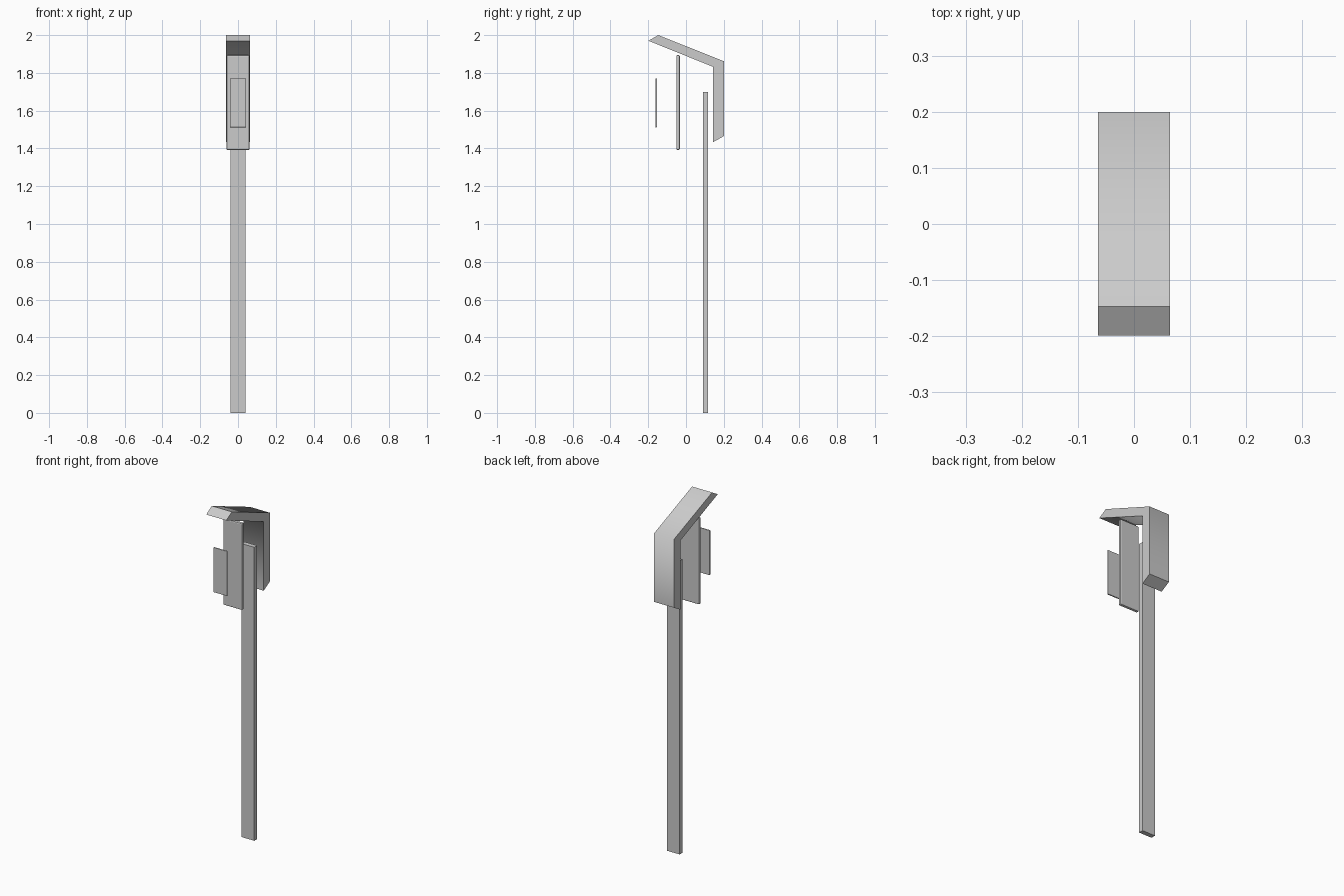
import bpy
import bmesh

cube = bpy.data.objects.get("Cube")
if cube:
    bpy.data.objects.remove(cube, do_unlink=True)

GREY = (0.6, 0.6, 0.6, 1)
grey = bpy.data.materials.new("plain_grey")
grey.use_nodes = True
grey.diffuse_color = GREY
grey.node_tree.nodes["Principled BSDF"].inputs["Base Color"].default_value = GREY


def add_object(name, bm):
    bmesh.ops.recalc_face_normals(bm, faces=bm.faces[:])
    mesh = bpy.data.meshes.new(name)
    bm.to_mesh(mesh)
    bm.free()
    mesh.materials.append(grey)
    obj = bpy.data.objects.new(name, mesh)
    bpy.context.collection.objects.link(obj)
    return obj


def add_slab(name, half_width, y_range, z_range, bevel=0):
    """Upright slab centred on x = 0, optionally with softened edges."""
    bm = bmesh.new()
    bmesh.ops.create_cube(bm, size=1)
    for v in bm.verts:
        v.co.x *= 2 * half_width
        v.co.y = y_range[v.co.y > 0]
        v.co.z = z_range[v.co.z > 0]
    obj = add_object(name, bm)
    if bevel:
        mod = obj.modifiers.new("soft_edges", "BEVEL")
        mod.width = bevel
        mod.segments = 2
    return obj


# Bent hood: side profile extruded across the width
HALF = 0.064
profile = [(-0.199, 1.97), (-0.147, 2.0), (0.2, 1.862),
           (0.2, 1.465), (0.143, 1.433), (0.143, 1.832)]
bm = bmesh.new()
outline = [bm.verts.new((-HALF, y, z)) for y, z in profile]
side = bm.faces.new(outline)
new = bmesh.ops.extrude_face_region(bm, geom=[side])["geom"]
for v in new:
    if isinstance(v, bmesh.types.BMVert):
        v.co.x = HALF

# Only the two bends are shaded smoothly, every other edge is sharp
bends = (profile[2], profile[5])
for f in bm.faces:
    f.smooth = True
for e in bm.edges:
    a, b = (v.co for v in e.verts)
    across = abs(a.x - b.x) > HALF
    e.smooth = across and any(
        abs(a.y - y) + abs(a.z - z) < 0.001 for y, z in bends)
add_object("hood", bm)

# Post and the two plates in front of it
add_slab("post", 0.041, (0.09, 0.117), (0, 1.698))
add_slab("middle_plate", 0.061, (-0.051, -0.033), (1.392, 1.894), 0.006)
add_slab("front_plate", 0.043, (-0.162, -0.154), (1.512, 1.771), 0.002)
